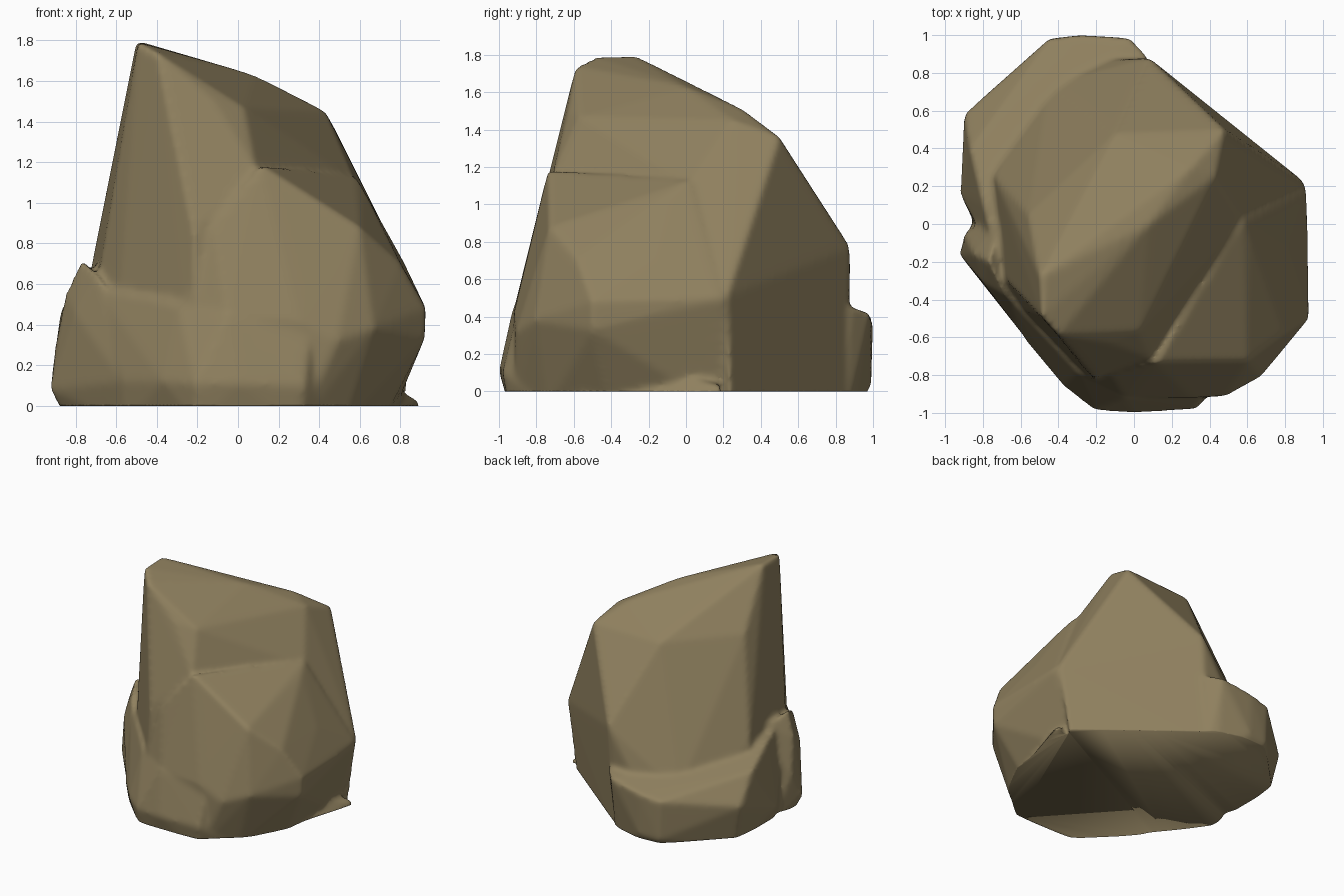
import bpy, bmesh, math

stone = bpy.data.materials.new("olive stone")
stone.diffuse_color = (0.275, 0.216, 0.113, 1)
chunks = []


def chunk(name, pts, foot):
    """Convex block of stone through corner points; its foot outline sits below the ground cut."""
    bm = bmesh.new()
    for p in list(pts) + [(x, y, -0.1) for x, y in foot]:
        bm.verts.new(p)
    bmesh.ops.convex_hull(bm, input=bm.verts)
    loose = [v for v in bm.verts if not v.link_faces]
    bmesh.ops.delete(bm, geom=loose, context='VERTS')
    bmesh.ops.recalc_face_normals(bm, faces=bm.faces)
    me = bpy.data.meshes.new(name)
    bm.to_mesh(me)
    bm.free()
    ob = bpy.data.objects.new(name, me)
    bpy.context.collection.objects.link(ob)
    chunks.append(ob)


# Tall leaning core with the slanted top
chunk("rock", [
    (-0.49, -0.49, 1.79), (-0.50, -0.28, 1.80), (-0.40, -0.59, 1.74),
    (-0.12, -0.63, 1.50), (0.03, -0.57, 1.47), (0.09, -0.71, 1.16),
    (0.08, 0.00, 1.63), (0.30, 0.30, 1.51), (0.43, 0.25, 1.45),
    (0.48, 0.50, 1.36), (-0.10, 0.48, 1.34), (-0.56, 0.05, 1.37),
    (-0.68, -0.29, 0.67), (-0.74, 0.25, 0.60), (-0.45, 0.74, 0.33),
    (-0.10, 0.87, 0.48), (0.08, 0.88, 0.77), (0.905, 0.22, 0.51),
    (-0.22, -0.81, 0.86), (0.58, 0.02, 1.10), (-0.58, -0.46, 0.55)],
    [(-0.70, -0.3), (-0.7, 0.4), (0.02, 0.86), (0.80, 0.24), (-0.2, -0.88)])

# Front right shoulder with its step
chunk("front_shoulder", [
    (0.11, -0.735, 1.19), (0.58, 0.02, 1.13), (0.62, -0.08, 1.06),
    (0.60, -0.73, 0.88), (0.80, -0.58, 0.70), (0.81, -0.15, 0.72),
    (-0.12, -0.80, 0.89), (0.915, 0.19, 0.50), (0.925, -0.50, 0.48),
    (0.92, -0.50, 0.33), (0.67, -0.81, 0.38), (0.49, -0.91, 0.32),
    (0.30, -0.92, 0.42), (-0.05, -0.92, 0.44), (-0.28, -0.80, 0.50)],
    [(0.74, 0.2), (0.70, -0.4), (0.52, -0.75), (0.30, -0.92), (-0.2, -0.9)])

# Broad foot along the front, flaring to a lip on the right
chunk("front_foot", [
    (-0.21, -0.985, 0.11), (0.00, -1.0, 0.11), (0.33, -0.98, 0.10),
    (-0.05, -0.925, 0.45), (0.35, -0.92, 0.34), (-0.57, -0.62, 0.12),
    (-0.52, -0.52, 0.55), (-0.37, -0.86, 0.12), (-0.30, -0.79, 0.50),
    (-0.70, -0.36, 0.58), (0.90, 0.20, 0.02)],
    [(-0.2, -0.94), (0.30, -0.94), (0.56, -0.72), (0.76, -0.46), (0.90, 0.18),
     (-0.56, -0.58), (-0.7, -0.3)])

# Low ledge wrapping the back left
chunk("back_ledge", [
    (-0.90, 0.58, 0.27), (-0.87, 0.40, 0.48), (-0.45, 0.98, 0.34),
    (-0.28, 1.0, 0.37), (-0.02, 0.985, 0.42), (0.07, 0.885, 0.45),
    (-0.80, 0.10, 0.60), (-0.72, -0.22, 0.66), (-0.92, 0.16, 0.12),
    (-0.44, 0.98, 0.03), (-0.28, 0.99, 0.03)],
    [(-0.82, 0.55), (-0.42, 0.88), (-0.28, 0.9), (-0.05, 0.9), (0.02, 0.86),
     (-0.82, 0.1), (-0.7, -0.3), (0, 0)])

# Knob on the left
chunk("left_knob", [
    (-0.77, -0.20, 0.72), (-0.85, -0.16, 0.55), (-0.925, -0.16, 0.08),
    (-0.80, -0.31, 0.45), (-0.69, -0.37, 0.64), (-0.90, -0.06, 0.30),
    (-0.57, -0.61, 0.12), (-0.70, 0.05, 0.64), (-0.54, -0.52, 0.45)],
    [(-0.82, -0.16), (-0.55, -0.55), (-0.82, 0.05), (-0.4, 0)])

# Fuse the blocks into one skin and soften the seams
bpy.ops.object.select_all(action='DESELECT')
for ob in chunks:
    ob.select_set(True)
rock = chunks[0]
bpy.context.view_layer.objects.active = rock
bpy.ops.object.join()
fuse = rock.modifiers.new("fuse", 'REMESH')
fuse.mode, fuse.voxel_size = 'VOXEL', 0.018
soft = rock.modifiers.new("soften", 'SMOOTH')
soft.factor, soft.iterations = 0.5, 8
for mod in (fuse.name, soft.name):
    bpy.ops.object.modifier_apply(modifier=mod)

# Cut flat at the ground
bm = bmesh.new()
bm.from_mesh(rock.data)
bmesh.ops.bisect_plane(bm, geom=bm.verts[:] + bm.edges[:] + bm.faces[:], dist=1e-5,
                       plane_co=(0, 0, 0), plane_no=(0, 0, -1), clear_outer=True)
bmesh.ops.holes_fill(bm, edges=[e for e in bm.edges if e.is_boundary], sides=0)
bmesh.ops.recalc_face_normals(bm, faces=bm.faces)
for f in bm.faces:
    f.material_index = 0
bm.to_mesh(rock.data)
bm.free()
rock.data.materials.clear()
rock.data.materials.append(stone)
bpy.ops.object.shade_smooth()
